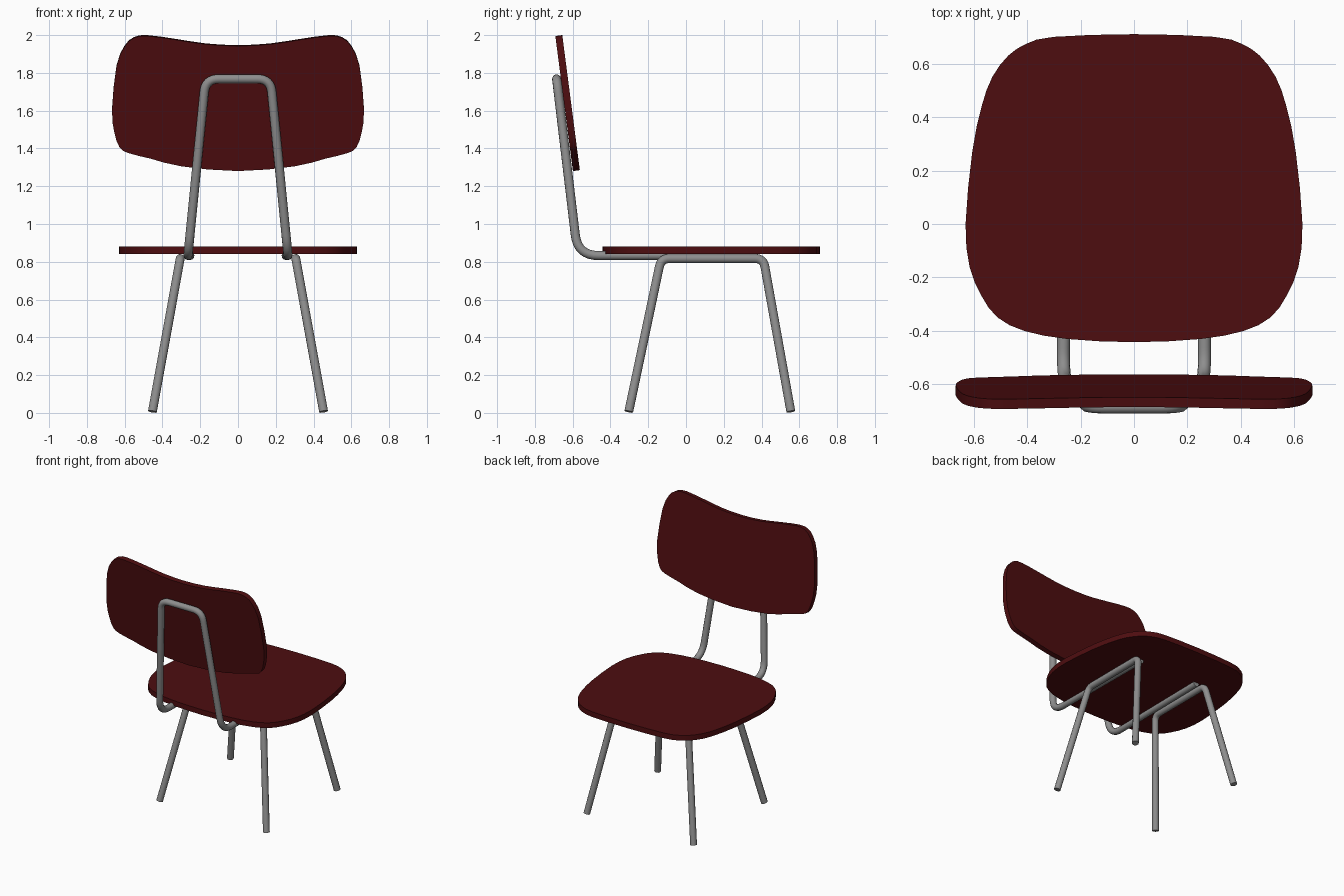
import bpy, bmesh
from mathutils import Vector

cube = bpy.data.objects.get("Cube")
if cube:
    bpy.data.objects.remove(cube, do_unlink=True)


def make_material(name, colour, metallic=0.0):
    mat = bpy.data.materials.new(name)
    mat.use_nodes = True
    mat.diffuse_color = colour
    mat.node_tree.nodes["Principled BSDF"].inputs["Base Color"].default_value = colour
    return mat


dark_red = make_material("dark red", (0.075, 0.004, 0.005, 1))
steel_grey = make_material("steel grey", (0.27, 0.27, 0.27, 1))


def finish(obj, mat):
    obj.data.materials.clear()
    obj.data.materials.append(mat)
    bpy.ops.object.select_all(action='DESELECT')
    obj.select_set(True)
    bpy.context.view_layer.objects.active = obj
    if obj.type == 'CURVE':
        bpy.ops.object.convert(target='MESH')
    bpy.ops.object.shade_smooth_by_angle(angle=0.6)


def smooth_loop(points):
    """Closed Catmull-Rom loop with one extra point per span."""
    n, result = len(points), []
    for i in range(n):
        a, b, c, d = (points[(i + k) % n] for k in (-1, 0, 1, 2))
        result += [b, (b + c) * 0.5 + (b + c - a - d) / 16]
    return result


def plate(name, half, origin, up, thickness):
    """Board with a mirrored outline; half runs from top centre to bottom centre."""
    half = [Vector(p) for p in half]
    loop = half + [Vector((-p.x, p.y)) for p in reversed(half[1:-1])]
    up = Vector(up)
    normal = Vector((1, 0, 0)).cross(up).normalized()
    bm = bmesh.new()
    verts = [bm.verts.new(Vector(origin) + Vector((p.x, 0, 0)) + up * p.y)
             for p in smooth_loop(loop)]
    face = bm.faces.new(verts)
    new = bmesh.ops.extrude_face_region(bm, geom=[face])["geom"]
    moved = [g for g in new if isinstance(g, bmesh.types.BMVert)]
    bmesh.ops.translate(bm, verts=moved, vec=normal * thickness)
    bmesh.ops.recalc_face_normals(bm, faces=bm.faces[:])
    mesh = bpy.data.meshes.new(name)
    bm.to_mesh(mesh)
    bm.free()
    obj = bpy.data.objects.new(name, mesh)
    bpy.context.collection.objects.link(obj)
    finish(obj, dark_red)


def tube(name, corners, bends, steps=8):
    """Round tube through corners, each inner corner rounded back by its bend length."""
    corners = [Vector(c) for c in corners]
    path = [corners[0]]
    for prev, here, after, cut in zip(corners, corners[1:], corners[2:], bends):
        a = here + (prev - here).normalized() * cut
        b = here + (after - here).normalized() * cut
        for i in range(steps + 1):
            t = i / steps
            path.append(a * (1 - t) ** 2 + here * 2 * t * (1 - t) + b * t * t)
    path.append(corners[-1])
    curve = bpy.data.curves.new(name, 'CURVE')
    curve.dimensions = '3D'
    curve.bevel_depth = 0.024
    curve.bevel_resolution = 4
    curve.use_fill_caps = True
    spline = curve.splines.new('POLY')
    spline.points.add(len(path) - 1)
    for point, co in zip(spline.points, path):
        point.co = (*co, 1)
    obj = bpy.data.objects.new(name, curve)
    bpy.context.collection.objects.link(obj)
    finish(obj, steel_grey)


# Seat board
plate("seat", [(0, 0.71), (0.3, 0.7), (0.4, 0.675), (0.47, 0.63), (0.53, 0.55),
               (0.57, 0.44), (0.605, 0.27), (0.63, 0), (0.615, -0.16), (0.57, -0.27),
               (0.51, -0.35), (0.41, -0.4), (0.25, -0.43), (0, -0.442)],
      (0, 0, 0.84), (0, 1, 0), 0.04)

# Leaning backrest board
plate("backrest", [(0, 1.947), (0.17, 1.956), (0.33, 1.98), (0.48, 2), (0.55, 1.99),
                   (0.6, 1.945), (0.643, 1.84), (0.667, 1.61), (0.655, 1.49),
                   (0.627, 1.41), (0.58, 1.38), (0.46, 1.35), (0.3, 1.31), (0, 1.285)],
      (0, -0.395, 0), (0, -0.13, 1), 0.037)

# Pair of leg frames, each a front and rear leg joined under the seat
for side, label in ((1, "left"), (-1, "right")):
    tube(label + "_leg_frame",
         [(side * 0.453, 0.555, 0.007), (side * 0.306, 0.41, 0.817),
          (side * 0.306, -0.132, 0.817), (side * 0.453, -0.303, 0.007)],
         (0.045, 0.045))

# Back support: one bent tube running under the seat and up behind the backrest
half_frame = [(0.255, 0.38, 0.833), (0.265, -0.573, 0.833), (0.172, -0.685, 1.768)]
mirrored = [(-x, y, z) for x, y, z in reversed(half_frame)]
tube("back_support", half_frame + mirrored, (0.11, 0.07, 0.07, 0.11))
